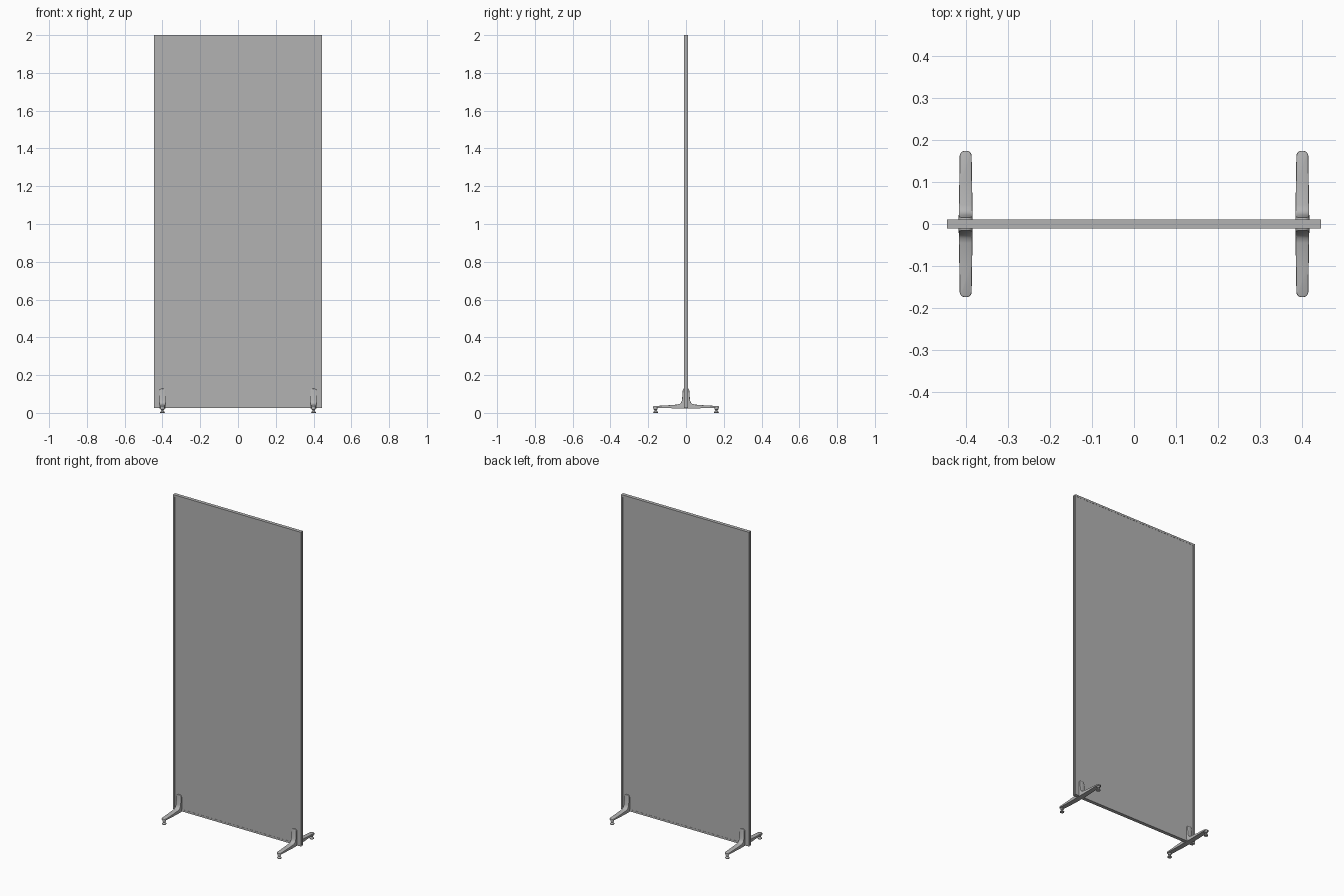
import bpy, bmesh, math
from mathutils import Vector

if "Cube" in bpy.data.objects:
    bpy.data.objects.remove(bpy.data.objects["Cube"], do_unlink=True)


def material(name, value):
    mat = bpy.data.materials.new(name)
    mat.use_nodes = True
    color = (value, value, value, 1)
    mat.diffuse_color = color
    mat.node_tree.nodes["Principled BSDF"].inputs["Base Color"].default_value = color
    return mat


grey = material("neutral grey", 0.45)


def finish(bm, name, smooth=False):
    bmesh.ops.recalc_face_normals(bm, faces=bm.faces)
    mesh = bpy.data.meshes.new(name)
    bm.to_mesh(mesh)
    bm.free()
    mesh.materials.append(grey)
    obj = bpy.data.objects.new(name, mesh)
    bpy.context.collection.objects.link(obj)
    if smooth:
        bpy.ops.object.select_all(action="DESELECT")
        obj.select_set(True)
        bpy.context.view_layer.objects.active = obj
        bpy.ops.object.shade_smooth_by_angle(angle=math.radians(35))
    return obj


def extrude(points, offset):
    bm = bmesh.new()
    face = bm.faces.new([bm.verts.new(p) for p in points])
    new = bmesh.ops.extrude_face_region(bm, geom=[face])["geom"]
    bmesh.ops.translate(bm, vec=offset, verts=[v for v in new if isinstance(v, bmesh.types.BMVert)])
    return bm


def box(name, lo, hi):
    points = [(lo[0], lo[1], lo[2]), (hi[0], lo[1], lo[2]),
              (hi[0], hi[1], lo[2]), (lo[0], hi[1], lo[2])]
    return finish(extrude(points, Vector((0, 0, hi[2] - lo[2]))), name)


W, T, BOTTOM, TOP = 0.444, 0.011, 0.027, 2.0
RAIL, GROOVE = 0.012, 0.004

# Screen sheet with top and bottom rails
box("screen_sheet", (-W + RAIL, -T + 0.001, BOTTOM + RAIL), (W - RAIL, T - 0.001, TOP - RAIL))
box("top_rail", (-W + RAIL, -T, TOP - RAIL), (W - RAIL, T, TOP))
box("bottom_rail", (-W + RAIL, -T, BOTTOM), (W - RAIL, T, BOTTOM + RAIL))

# Side posts: channel section with a groove down the outer edge, and a top cap
for side, label in ((1, "left"), (-1, "right")):
    inner, outer, floor = W - RAIL, W, W - 0.006
    section = [(inner, -T), (outer, -T), (outer, -GROOVE), (floor, -GROOVE),
               (floor, GROOVE), (outer, GROOVE), (outer, T), (inner, T)]
    points = [(side * x, y, BOTTOM) for x, y in section]
    finish(extrude(points, Vector((0, 0, TOP - 0.005 - BOTTOM))), label + "_post")
    box(label + "_post_cap", (min(side * inner, side * outer), -T, TOP - 0.005),
        (max(side * inner, side * outer), T, TOP))


def foot_half():
    # Side profile: flat arm, fillet and upright tongue
    profile = [(0, 0.024), (-0.06, 0.024), (-0.174, 0.028), (-0.174, 0.036), (-0.10, 0.040),
               (-0.045, 0.044), (-0.033, 0.048), (-0.026, 0.055), (-0.021, 0.068),
               (-0.0165, 0.128), (0, 0.128)]
    half = 0.0165
    bm = extrude([(-half, y, z) for y, z in profile], Vector((2 * half, 0, 0)))
    # Taper the arm towards its tip
    for v in bm.verts:
        v.co.x *= 1 - 1.0 * max(0, -v.co.y - 0.02)
    # Round the tip in plan and the tongue top in elevation
    corners = []
    for e in bm.edges:
        a, b = (v.co for v in e.verts)
        if abs(a.x - b.x) < 1e-5:
            at_tip = max(a.y, b.y) < -0.17
            at_top = min(a.z, b.z) > 0.12
            if at_tip or at_top:
                corners.append(e)
    bmesh.ops.bevel(bm, geom=corners, offset=0.012, segments=5, profile=0.5, affect="EDGES")
    # Soften the upper arm edges
    soft = [e for e in bm.edges if len(e.link_faces) == 2 and e.calc_face_angle(0) > 1.2
            and min(v.co.z for v in e.verts) > 0.034 and max(v.co.y for v in e.verts) < -0.012]
    bmesh.ops.bevel(bm, geom=soft, offset=0.0025, segments=2, profile=0.5, affect="EDGES")
    return bm


def glide():
    # Turned levelling pad under the arm tip
    bm = bmesh.new()
    outline = [(0.0, 0.0), (0.012, 0.0), (0.013, 0.004), (0.006, 0.012),
               (0.006, 0.016), (0.010, 0.018), (0.010, 0.030), (0.0, 0.030)]
    verts = [bm.verts.new((r, 0, z)) for r, z in outline]
    edges = [bm.edges.new(pair) for pair in zip(verts, verts[1:])]
    bmesh.ops.spin(bm, geom=verts + edges, cent=(0, 0, 0), axis=(0, 0, 1),
                   angle=2 * math.pi, steps=20, use_duplicate=False)
    bmesh.ops.remove_doubles(bm, verts=bm.verts, dist=1e-5)
    return bm


# Two feet, each made of a front and a back half with its glide
for x, label in ((0.4, "left"), (-0.4, "right")):
    for turn, end, sign in ((0, "front", -1), (math.pi, "back", 1)):
        foot = finish(foot_half(), f"{label}_{end}_foot", True)
        foot.location.x = x
        foot.rotation_euler.z = turn
        pad = finish(glide(), f"{label}_{end}_glide", True)
        pad.location = (x, sign * 0.161, 0)
